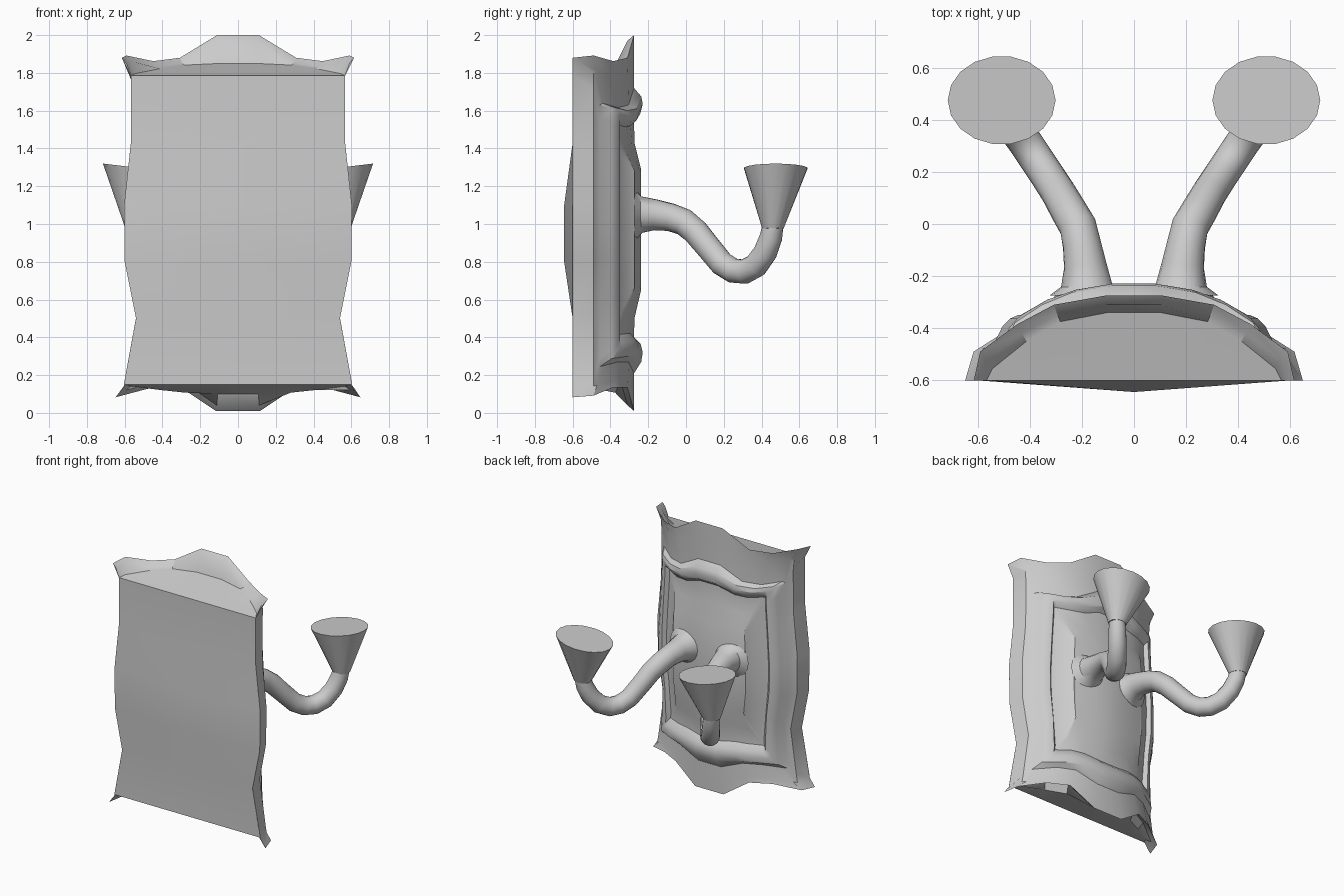
import bpy, math
from mathutils import Vector

if "Cube" in bpy.data.objects:
    bpy.data.objects.remove(bpy.data.objects["Cube"])


def lerp(table, v):
    """Piecewise-linear lookup in a list of (input, output) pairs."""
    if v <= table[0][0]:
        return table[0][1]
    for (a, p), (b, q) in zip(table, table[1:]):
        if v <= b:
            return p + (q - p) * (v - a) / (b - a)
    return table[-1][1]


def make(name, verts, faces, angle=30):
    me = bpy.data.meshes.new(name)
    me.from_pydata(verts, [], faces)
    ob = bpy.data.objects.new(name, me)
    bpy.context.collection.objects.link(ob)
    bpy.ops.object.select_all(action='DESELECT')
    ob.select_set(True)
    bpy.context.view_layer.objects.active = ob
    bpy.ops.object.mode_set(mode='EDIT')
    bpy.ops.mesh.select_all(action='SELECT')
    bpy.ops.mesh.normals_make_consistent(inside=False)
    bpy.ops.object.mode_set(mode='OBJECT')
    bpy.ops.object.shade_smooth_by_angle(angle=math.radians(angle))
    return ob


def loft(rings):
    """Vertices and quads joining equal closed rings."""
    n = len(rings[0])
    verts = [tuple(p) for r in rings for p in r]
    faces = [(k * n + i, k * n + (i + 1) % n, (k + 1) * n + (i + 1) % n, (k + 1) * n + i)
             for k in range(len(rings) - 1) for i in range(n)]
    return verts, faces


# Shield shape: half width by height, depth across the width, edge waves
WIDTH = [(.08, .65), (.14, .605), (.5, .54), (.8, .6), (1.1, .603),
         (1.43, .567), (1.785, .567), (1.88, .615)]
DEPTH = [(0, -.275), (.18, -.275), (.5, -.31), (.74, -.385), (.96, -.49), (1, -.6)]
COLS = [-1, -.96, -.74, -.5, -.18, .18, .5, .74, .96, 1]
WAVE_TOP = [(.18, 1), (.5, 0), (.74, -.15), (.96, .1), (1, 0)]
WAVE_LOW = [(.18, 1), (.5, 0), (.74, 0), (.96, .35), (1, .42)]
SIDES = [.053, .25, .433, .6, .767, .967]


def ring(k, top, low, h):
    """Shield outline scaled by k; top/low = (corner z, centre z); h = relief."""
    def pt(f, z):
        s = k * f
        return Vector((s * lerp(WIDTH, z), lerp(DEPTH, abs(s)) + h, z))
    zt = [top[0] + (top[1] - top[0]) * lerp(WAVE_TOP, abs(f)) for f in COLS]
    zb = [low[0] + (low[1] - low[0]) * lerp(WAVE_LOW, abs(f)) for f in COLS]
    zs = [zt[0] + (zb[0] - zt[0]) * t for t in SIDES]
    return ([pt(f, z) for f, z in zip(COLS, zt)] + [pt(1, z) for z in zs] +
            [pt(f, z) for f, z in reversed(list(zip(COLS, zb)))] +
            [pt(-1, z) for z in reversed(zs)])


# Front relief rings, from the centre panel out to the wavy edge
outer = ring(1, (1.88, 2.0), (.135, .01), 0)
front = [
    ring(.50, (1.28, 1.29), (.67, .65), .037),
    ring(.58, (1.40, 1.43), (.54, .50), .002),
    ring(.70, (1.52, 1.56), (.42, .40), 0),
    ring(.74, (1.55, 1.59), (.38, .365), .035),
    ring(.79, (1.58, 1.635), (.34, .32), .046),
    ring(.84, (1.61, 1.675), (.30, .27), .038),
    ring(.89, (1.63, 1.72), (.27, .21), 0),
    ring(.96, (1.80, 1.88), (.17, .10), 0),
    outer,
]

# Rolled lip and recessed end caps behind the wavy edge
lip, cap, rim = [], [], []
for i, p in enumerate(outer):
    if i < 10 or 16 <= i < 26:
        up = i < 10
        y = max(p.y - .035, -.6)
        lip.append(Vector((p.x * .96, y, p.z + (-.03 if up else .03))))
        y = max(p.y - .065, -.6)
        z = 1.785 + .25 * (y + .6) if up else .15 - .19 * (y + .6)
        cap.append(Vector((p.x * .92, y, z)))
        z = 1.785 if up else .15
        rim.append(Vector((COLS[i if up else 25 - i] * lerp(WIDTH, z), -.6, z)))
    else:
        lip.append(p.copy())
        cap.append(p.copy())
        rim.append(Vector((p.x, -.6, min(1.785, max(.15, p.z)))))
verts, faces = loft(front + [lip, cap, rim])
faces += [(i, i + 1, 24 - i, 25 - i) for i in range(9)]
faces += [tuple(range(9, 17)), tuple(range(25, 32)) + (0,)]
make("wall_plate", verts, faces)

# Slightly bulged mounting panel
verts, faces = [], []
for z, y in [(1.785, -.6), (1.43, -.6), (1.1, -.645), (.8, -.645), (.5, -.6), (.15, -.6)]:
    w = lerp(WIDTH, z)
    verts += [(-w, -.6, z), (0, y, z), (w, -.6, z)]
for r in range(5):
    for c in range(2):
        a = r * 3 + c
        faces.append((a, a + 1, a + 4, a + 3))
make("mounting_panel", verts, faces)

# Arm path on the right side: x, y, z, radius
ARM = [(.18, -.275, 1.045, .145), (.182, -.235, 1.05, .098), (.187, -.16, 1.048, .082),
       (.20, -.08, 1.035, .074), (.215, -.01, 1.01, .072), (.25, .05, .96, .07),
       (.29, .12, .875, .067), (.335, .19, .79, .066), (.375, .25, .753, .066),
       (.415, .31, .748, .066), (.46, .37, .78, .065), (.50, .42, .85, .063),
       (.525, .45, .93, .06), (.535, .46, .99, .056)]
N = 18


def arm(side):
    pts = [Vector((side * p[0], p[1], p[2])) for p in ARM]
    across = Vector((.86, -side * .51, 0))
    rings = []
    for i, p in enumerate(pts):
        t = pts[min(i + 1, len(pts) - 1)] - pts[max(i - 1, 0)]
        if i == 0:
            t = Vector((0, 1, 0))
        t.normalize()
        u = (across - t * across.dot(t)).normalized()
        v = t.cross(u)
        r = ARM[i][3]
        rings.append([p + (u * math.cos(a) + v * math.sin(a)) * r
                      for a in (2 * math.pi * j / N for j in range(N))])
    verts, faces = loft(rings)
    faces += [tuple(range(N)), tuple(range(len(verts) - N, len(verts)))]
    return verts, faces


def cup(side):
    rings = []
    for x, y, z, rx, ry, tilt in [(.535, .46, .975, .062, .057, .05),
                                  (.508, .475, 1.295, .207, .17, .12)]:
        ring_pts = []
        for j in range(N):
            a = 2 * math.pi * j / N
            dx = rx * math.cos(a)
            ring_pts.append((side * (x + dx), y + ry * math.sin(a), z + tilt * dx))
        rings.append(ring_pts)
    verts, faces = loft(rings)
    faces += [tuple(range(N)), tuple(range(N, 2 * N))]
    return verts, faces


# Paired arms and candle cups
for side, label in ((1, "right"), (-1, "left")):
    make(label + "_arm", *arm(side), angle=40)
    make(label + "_candle_cup", *cup(side), angle=40)
